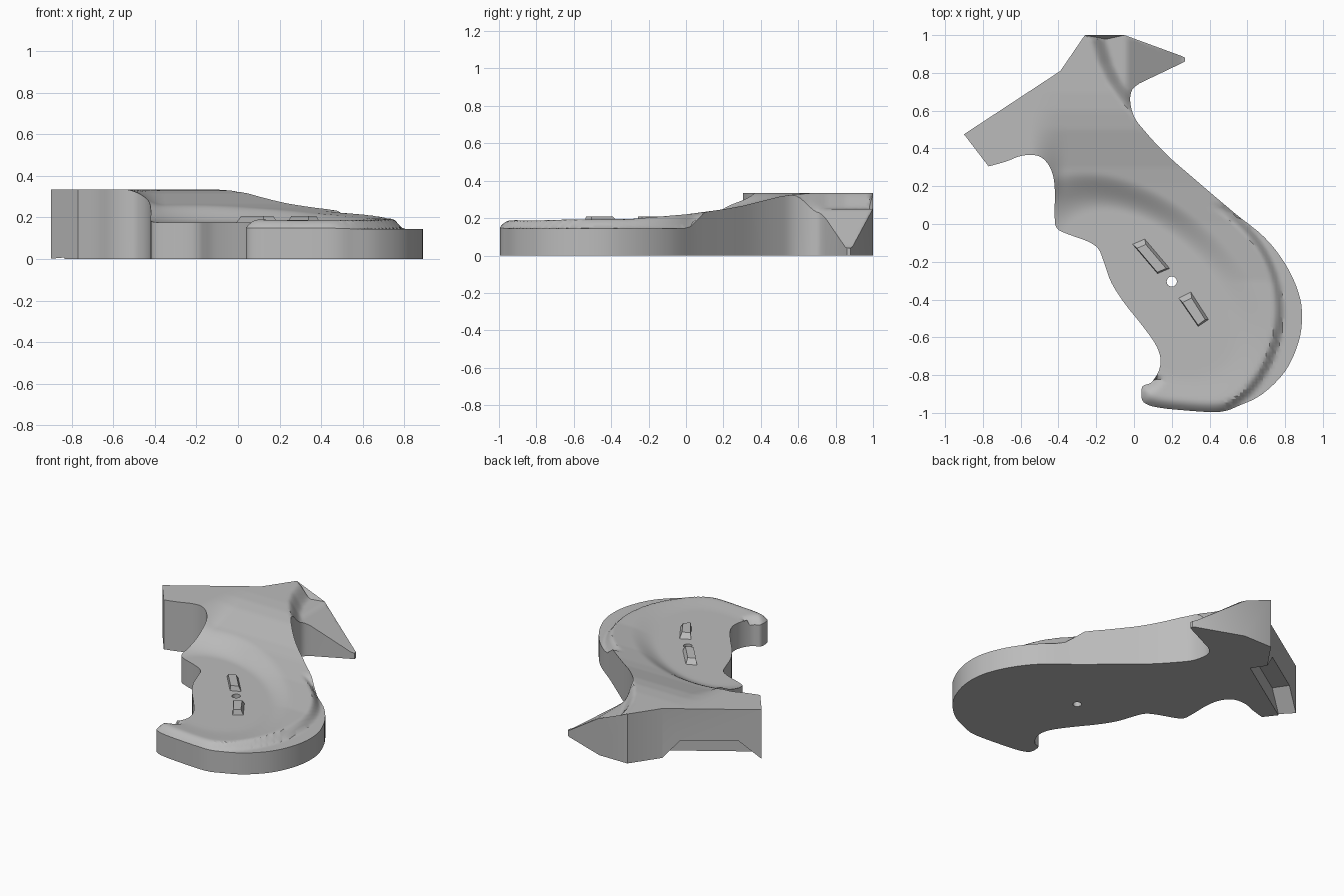
import bpy, bmesh, math
from mathutils import Vector
from mathutils.geometry import delaunay_2d_cdt, intersect_point_line

if "Cube" in bpy.data.objects:
    bpy.data.objects.remove(bpy.data.objects["Cube"])

grey = bpy.data.materials.new("plain grey")
grey.use_nodes = True
grey.diffuse_color = (0.5, 0.5, 0.5, 1)
grey.node_tree.nodes["Principled BSDF"].inputs["Base Color"].default_value = grey.diffuse_color


def smooth(low, high, value):
    t = min(max((value - low) / (high - low), 0), 1)
    return t * t * (3 - 2 * t)


def table(pairs, value):
    """Linear interpolation through sorted (position, result) pairs."""
    for (a, fa), (b, fb) in zip(pairs, pairs[1:]):
        if value <= b:
            return fa + (fb - fa) * max(0, (value - a) / (b - a))
    return pairs[-1][1]


def spline(points, steps=4):
    pts = [Vector(p) for p in points]
    pts = [pts[0]] + pts + [pts[-1]]
    out = []
    for a, b, c, d in zip(pts, pts[1:], pts[2:], pts[3:]):
        for i in range(steps):
            t = i / steps
            out.append(0.5 * (2 * b + (c - a) * t + (2 * a - 5 * b + 4 * c - d) * t * t
                              + (3 * b - a - 3 * c + d) * t ** 3))
    return out + [pts[-1]]


def new_object(name, bm):
    bmesh.ops.recalc_face_normals(bm, faces=bm.faces)
    mesh = bpy.data.meshes.new(name)
    bm.to_mesh(mesh)
    bm.free()
    mesh.materials.append(grey)
    obj = bpy.data.objects.new(name, mesh)
    bpy.context.collection.objects.link(obj)
    return obj


def loft(name, lower, upper):
    """Closed solid between two rings with equal point counts."""
    bm = bmesh.new()
    a = [bm.verts.new(p) for p in lower]
    b = [bm.verts.new(p) for p in upper]
    bm.faces.new(a)
    bm.faces.new(b)
    for i in range(len(a)):
        j = (i + 1) % len(a)
        bm.faces.new((a[i], a[j], b[j], b[i]))
    return new_object(name, bm)


# Outline: sharp corners of the end slab and spur, then the curved grip
corners = [(-.77, .305), (-.9, .475), (-.39, .81), (-.26, 1), (-.05, 1),
           (.25, .89), (.27, .88), (.27, .86), (.25, .85)]
curved = [(.03, .745), (-.01, .71), (-.02, .65), (0, .57), (.05, .5), (.17, .37), (.33, .23),
          (.53, .06), (.69, -.07), (.8, -.21), (.87, -.36), (.89, -.49), (.87, -.63),
          (.8, -.78), (.68, -.9), (.56, -.96), (.45, -.995), (.25, -.985), (.12, -.97),
          (.06, -.95), (.04, -.92), (.045, -.86), (.09, -.84), (.13, -.78), (.14, -.71),
          (.11, -.63), (.03, -.52), (-.05, -.42), (-.12, -.31), (-.16, -.2), (-.19, -.13),
          (-.25, -.09), (-.36, -.05), (-.41, -.02), (-.42, .04), (-.42, .2), (-.44, .29),
          (-.48, .345), (-.53, .365), (-.6, .36), (-.68, .33)]
outline = [Vector(p) for p in corners[1:]] + spline(curved + corners[:1])
edges = list(zip(outline, outline[1:] + outline[:1]))


def inside(x, y):
    hit = False
    for a, b in edges:
        if (a.y > y) != (b.y > y) and x < a.x + (b.x - a.x) * (y - a.y) / (b.y - a.y):
            hit = not hit
    return hit


def edge_distance(p):
    best = 9
    for a, b in edges:
        q, t = intersect_point_line(p, a, b)
        q = Vector(a if t < 0 else b if t > 1 else q[:2]).to_2d()
        best = min(best, (p - q).length)
    return best


SPINE = [(-1, .19), (-.3, .195), (0, .22), (.2, .247), (.3, .265), (.4, .29),
         (.5, .315), (.6, .33), (.7, .335)]
RIDGE = [(.5, .06), (.57, 0), (.65, -.07), (.75, -.14), (.85, -.19), (1, -.235)]


def height(x, y):
    z = table(SPINE, y)
    # Flat end slab
    z += (.335 - z) * smooth(-.36, -.55, x) * smooth(.1, .3, y)
    # Oval dished panel
    u, v = x - .06, y + .36
    oval = math.hypot((.75 * u - .66 * v) / .59, (.66 * u + .75 * v) / .35)
    z += (.176 - z) * (1 - smooth(.92, 1.35, oval))
    # Low ledge around the heel
    ledge = smooth(.6, .66, math.hypot(x - .14, y + .46))
    ledge *= smooth(.35, .45, x) * smooth(.11, .01, y)
    z += (.145 - z) * ledge
    # Rounded lower hook
    if y < -.82 and x < .6:
        z -= .04 * max(0, 1 - edge_distance(Vector((x, y))) / .06) ** 2 * (1 - ledge)
    # Thumb rest beyond the ridge, sloping down to the spur tip
    if y > .5:
        low = .25 - .21 * min(max((x + .04) / .3, 0), 1)
        z += (low - z) * smooth(-.01, .09, x - table(RIDGE, y))
    return z


# Grip body: triangulated outline raised to the sculpted height
STEP = .0175
points = list(outline)
count = int(1 / STEP) + 1
for i in range(-count, count):
    for j in range(-count, count):
        p = Vector((i * STEP, j * STEP))
        if inside(p.x, p.y) and edge_distance(p) > STEP * .4:
            points.append(p)
n = len(outline)
flat = delaunay_2d_cdt(points, [(i, (i + 1) % n) for i in range(n)], [], 1, 1e-5)
bm = bmesh.new()
verts = [bm.verts.new((p.x, p.y, 0)) for p in flat[0]]
base = [bm.faces.new([verts[i] for i in f]) for f in flat[2]]
raised = bmesh.ops.extrude_face_region(bm, geom=base, use_keep_orig=True)["geom"]
for v in raised:
    if isinstance(v, bmesh.types.BMVert):
        v.co.z = height(v.co.x, v.co.y)
bmesh.ops.dissolve_faces(bm, faces=base, use_verts=True)
body = new_object("grip_body", bm)

# Cutters: screw hole, and a tapered recess under the end slab
ring = [(.2 + .027 * math.cos(k * math.tau / 24), -.305 + .027 * math.sin(k * math.tau / 24))
        for k in range(24)]
hole = loft("hole_cutter", [(*p, -.1) for p in ring], [(*p, .4) for p in ring])

start, end = Vector((-.39, .81, 0)), Vector((-.9, .475, 0))
inward = Vector((.55, -.835, 0)) * .11
profile = [(-.06, -.04), (.18, .12), (.77, .12), (1.08, -.04)]
section = [start.lerp(end, t) + Vector((0, 0, z)) for t, z in profile]
recess = loft("recess_cutter", [p - inward for p in section], [p + inward for p in section])

bpy.context.view_layer.objects.active = body
body.select_set(True)
for cutter in (hole, recess):
    mod = body.modifiers.new(cutter.name, "BOOLEAN")
    mod.operation, mod.solver, mod.object = "DIFFERENCE", "EXACT", cutter
    bpy.ops.object.modifier_apply(modifier=mod.name)
    bpy.data.objects.remove(cutter)
bpy.ops.object.shade_smooth_by_angle(angle=math.radians(32))


# Raised locating blocks with a sloped upper end and side
def block(name, a, b, c, d):
    a, b, c, d = (Vector(p).to_3d() for p in (a, b, c, d))
    along, across = (d - a).normalized(), (b - a).normalized()
    top = [a + along * .04 + across * .005, b + along * .04 - across * .02,
           c - along * .01 - across * .02, d - along * .01 + across * .005]
    low, high = Vector((0, 0, .165)), Vector((0, 0, .208))
    loft(name, [p + low for p in (a, b, c, d)], [p + high for p in top])


block("upper_block", (-.015, -.1), (.055, -.07), (.195, -.235), (.125, -.265))
block("lower_block", (.23, -.385), (.3, -.35), (.4, -.505), (.34, -.545))
